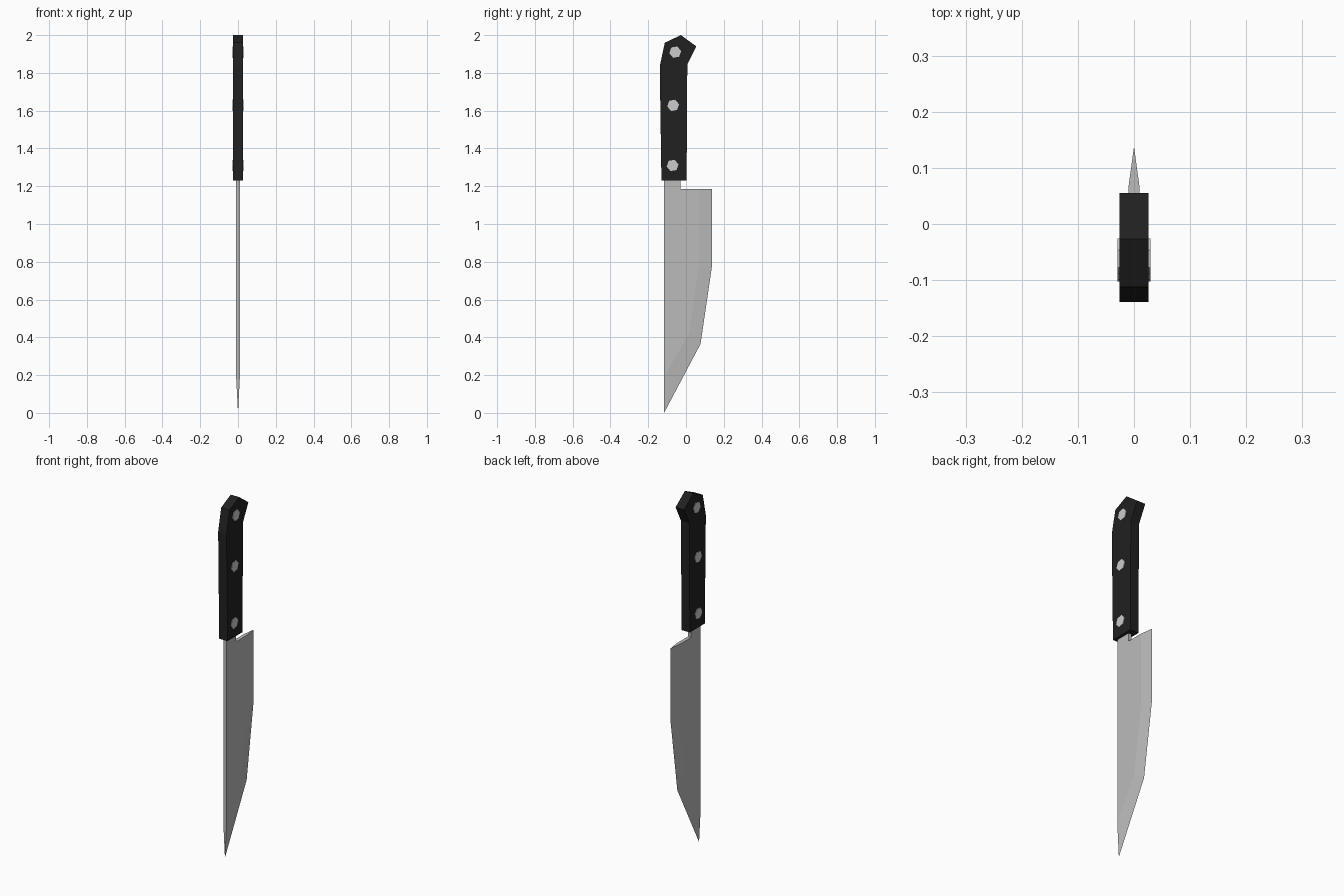
import bpy, bmesh, math
from mathutils import Matrix

if "Cube" in bpy.data.objects:
    bpy.data.objects.remove(bpy.data.objects["Cube"])


def material(name, rgb):
    m = bpy.data.materials.new(name)
    m.diffuse_color = (*rgb, 1)
    m.use_nodes = True
    m.node_tree.nodes["Principled BSDF"].inputs["Base Color"].default_value = m.diffuse_color
    return m


steel = material("steel", (0.5, 0.5, 0.5))
black = material("black", (0.015, 0.015, 0.015))
silver = material("silver", (0.6, 0.6, 0.6))


def finish(bm, name, mat):
    bmesh.ops.recalc_face_normals(bm, faces=bm.faces)
    me = bpy.data.meshes.new(name)
    bm.to_mesh(me)
    bm.free()
    me.materials.append(mat)
    ob = bpy.data.objects.new(name, me)
    bpy.context.collection.objects.link(ob)
    return ob


def sides(bm, profile, half):
    """Matching (y, z) outlines at x = -half and x = +half."""
    return [[bm.verts.new((x, y, z)) for y, z in profile] for x in (-half, half)]


# Blade: flat body with tang, ground down to a sharp edge
ridge = [(0.065, 1.185), (0.065, 0.76), (0.015, 0.42), (-0.116, 0.19)]
edge = [(0.138, 1.185), (0.138, 0.78), (0.077, 0.365), (-0.116, 0.0)]
back = [(-0.116, 1.3), (-0.03, 1.3), (-0.03, 1.185)]
bm = bmesh.new()
left, right = sides(bm, back + ridge, 0.010)
sharp = [bm.verts.new((0, y, z)) for y, z in edge]
for side in (left, right):
    bm.faces.new(side)
    rid = side[3:]
    for i in range(3):
        bm.faces.new((rid[i], rid[i + 1], sharp[i + 1], sharp[i]))
for i in (-1, 0, 1, 2):                       # spine, tang end, tang front, heel
    bm.faces.new((left[i], left[i + 1], right[i + 1], right[i]))
bm.faces.new((left[3], sharp[0], right[3]))   # heel of the ground edge
bm.faces.new((left[6], sharp[3], right[6]))   # tip of the spine
finish(bm, "blade", steel)

# Handle: flat slab with a hooked butt
outline = [(-0.130, 1.23), (0.003, 1.23), (0.007, 1.845), (0.055, 1.94),
           (-0.027, 2.0), (-0.112, 1.96), (-0.139, 1.835)]
bm = bmesh.new()
left, right = sides(bm, outline, 0.026)
bm.faces.new(left)
bm.faces.new(right)
n = len(outline)
for i in range(n):
    j = (i + 1) % n
    bm.faces.new((left[i], left[j], right[j], right[i]))
finish(bm, "handle", black)

# Rivets: three pins through the handle
for k, (y, z) in enumerate([(-0.057, 1.91), (-0.068, 1.628), (-0.071, 1.31)]):
    bm = bmesh.new()
    bmesh.ops.create_cone(bm, cap_ends=True, segments=6, radius1=0.032, radius2=0.032, depth=0.058,
                          matrix=Matrix.Translation((0, y, z)) @ Matrix.Rotation(math.pi / 2, 4, 'Y')
                          @ Matrix.Rotation(math.radians(10), 4, 'Z'))
    finish(bm, f"rivet_{k + 1}", silver)
